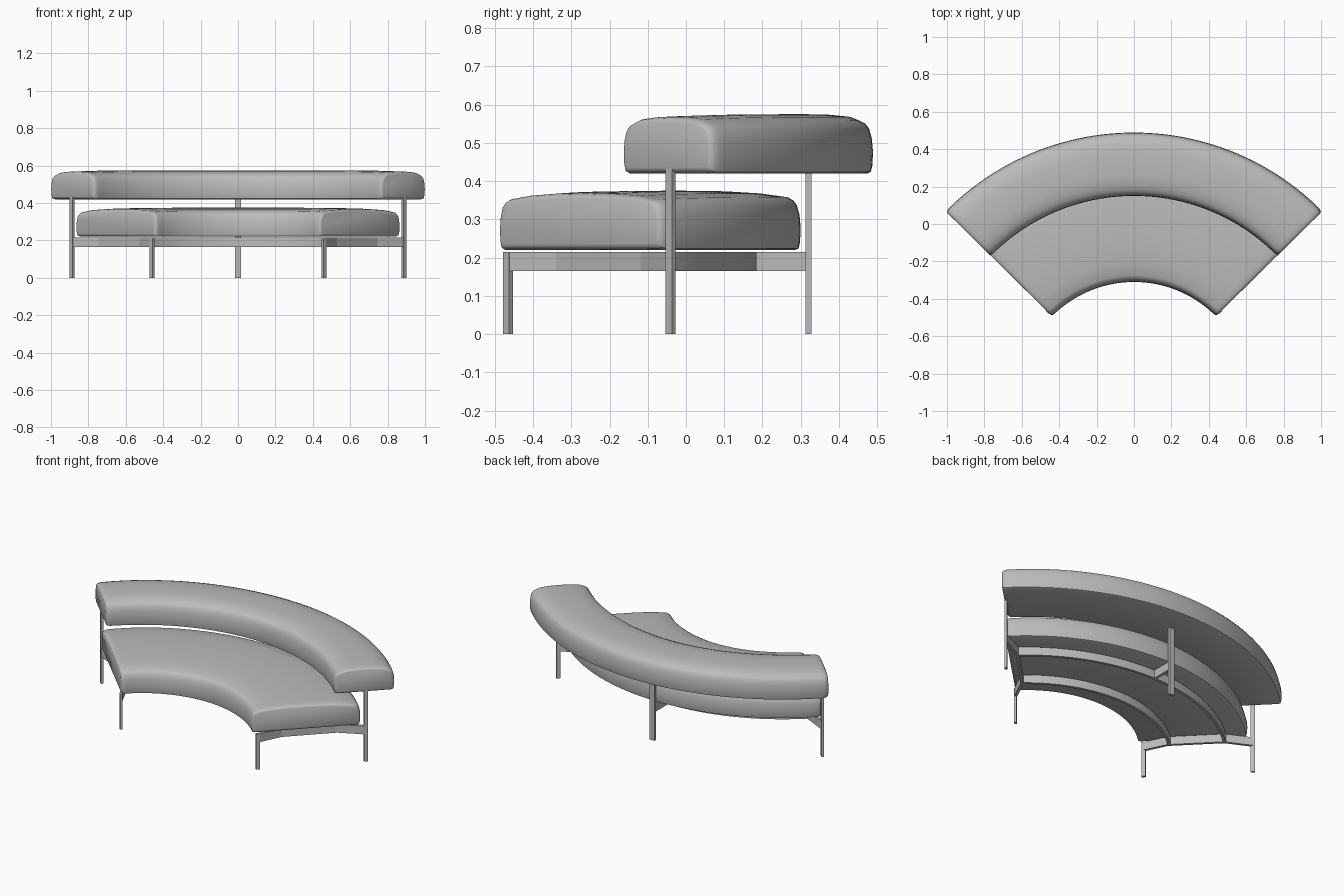
import bpy, bmesh, math
from math import sin, cos, radians, hypot, atan2
from mathutils import Matrix

if "Cube" in bpy.data.objects:
    bpy.data.objects.remove(bpy.data.objects["Cube"])

CY = -0.925                 # centre of all the arcs
RAIL_Z = (0.165, 0.215)     # bottom and top of the frame


def material(name, value):
    mat = bpy.data.materials.new(name)
    mat.use_nodes = True
    colour = (value, value, value, 1)
    mat.diffuse_color = colour
    mat.node_tree.nodes["Principled BSDF"].inputs["Base Color"].default_value = colour
    return mat


FABRIC = material("grey fabric", 0.5)
METAL = material("grey metal", 0.5)


def finish(name, bm, mat, smooth=False):
    bmesh.ops.recalc_face_normals(bm, faces=bm.faces)
    mesh = bpy.data.meshes.new(name)
    bm.to_mesh(mesh)
    bm.free()
    mesh.materials.append(mat)
    obj = bpy.data.objects.new(name, mesh)
    bpy.context.collection.objects.link(obj)
    if smooth:
        bpy.ops.object.select_all(action="DESELECT")
        obj.select_set(True)
        bpy.context.view_layer.objects.active = obj
        bpy.ops.object.shade_smooth_by_angle(angle=radians(40))
    return obj


def sweep(name, sections, mat, smooth=False):
    """Join (angle, [(radius, z)...]) sections around the arc centre."""
    bm = bmesh.new()
    rings = [[bm.verts.new((r * sin(a), CY + r * cos(a), z)) for r, z in pts]
             for a, pts in sections]
    n = len(rings[0])
    for ra, rb in zip(rings, rings[1:]):
        for i in range(n):
            j = (i + 1) % n
            bm.faces.new((ra[i], ra[j], rb[j], rb[i]))
    bm.faces.new(rings[0])
    bm.faces.new(rings[-1])
    return finish(name, bm, mat, smooth)


def cushion(name, r_in, r_out, z0):
    mid, w, h = (r_in + r_out) / 2, (r_out - r_in) / 2, 0.155
    # Half profile: flat base, bulging side, crowned top
    half = [(w - 0.015, 0), (w - 0.006, 0.004), (w - 0.002, 0.02), (w, 0.055),
            (w - 0.003, 0.09), (w - 0.010, 0.117), (w - 0.020, 0.130),
            (w - 0.035, 0.138), (w * 0.65, 0.148), (w * 0.35, 0.1535)]
    profile = half + [(0, h)] + [(-u, z) for u, z in reversed(half)]
    limit = radians(45.4)
    # Rounded ends: distance from the end and inset of the section
    ends = [(0, 0.014), (0.003, 0.008), (0.010, 0.003), (0.022, 0)]
    steps = 56
    inner = limit - 0.045 / mid
    right = [(limit - d / mid, s) for d, s in ends]
    stations = [(-a, s) for a, s in right]
    stations += [(-inner + 2 * inner * k / steps, 0) for k in range(steps + 1)]
    stations += list(reversed(right))
    sections = []
    for a, s in stations:
        drop = 1 - 0.05 * (abs(a) / limit) ** 6
        pts = [(mid + u * (1 - s / w),
                z0 + h / 2 + (z * drop - h / 2) * (1 - 2 * s / h))
               for u, z in profile]
        sections.append((a, pts))
    return sweep(name, sections, FABRIC, True)


def rail(name, r_in, r_out, limit):
    z0, z1 = RAIL_Z
    pts = [(r_in, z0), (r_out, z0), (r_out, z1), (r_in, z1)]
    n = 40
    return sweep(name, [(limit * (2 * k / n - 1), pts) for k in range(n + 1)],
                 METAL, True)


def box(name, x, y, z0, z1, length, width, angle):
    bm = bmesh.new()
    m = (Matrix.Translation((x, y, (z0 + z1) / 2)) @ Matrix.Rotation(angle, 4, "Z")
         @ Matrix.Diagonal((length, width, z1 - z0, 1)))
    bmesh.ops.create_cube(bm, size=1, matrix=m)
    return finish(name, bm, METAL)


def bar(name, p, q, width=0.016):
    dx, dy = q[0] - p[0], q[1] - p[1]
    return box(name, (p[0] + q[0]) / 2, (p[1] + q[1]) / 2, *RAIL_Z,
               hypot(dx, dy), width, atan2(dy, dx))


# Cushions
cushion("seat_cushion", 0.615, 1.225, 0.22)
cushion("backrest_cushion", 1.075, 1.414, 0.42)

# Curved rails
rail("front_rail", 0.788, 0.804, radians(41.5))
rail("back_rail", 1.094, 1.11, radians(42.5))

# End frames and legs on both sides
for side, s in (("left", 1), ("right", -1)):
    front, back = (s * 0.523, -0.335), (s * 0.742, -0.112)
    front_foot, back_foot = (s * 0.46, -0.466), (s * 0.887, -0.04)
    bar(side + "_end_bar", front, back)
    bar(side + "_front_arm", front, front_foot)
    bar(side + "_back_arm", back, back_foot)
    turn = s * radians(45)
    box(side + "_front_leg", *front_foot, 0, 0.215, 0.023, 0.014, turn)
    box(side + "_back_leg", *back_foot, 0, 0.435, 0.023, 0.014, turn)

# Centre support
bar("centre_arm", (0, 0.18), (0, 0.318))
box("centre_leg", 0, 0.32, 0, 0.435, 0.034, 0.016, 0)
